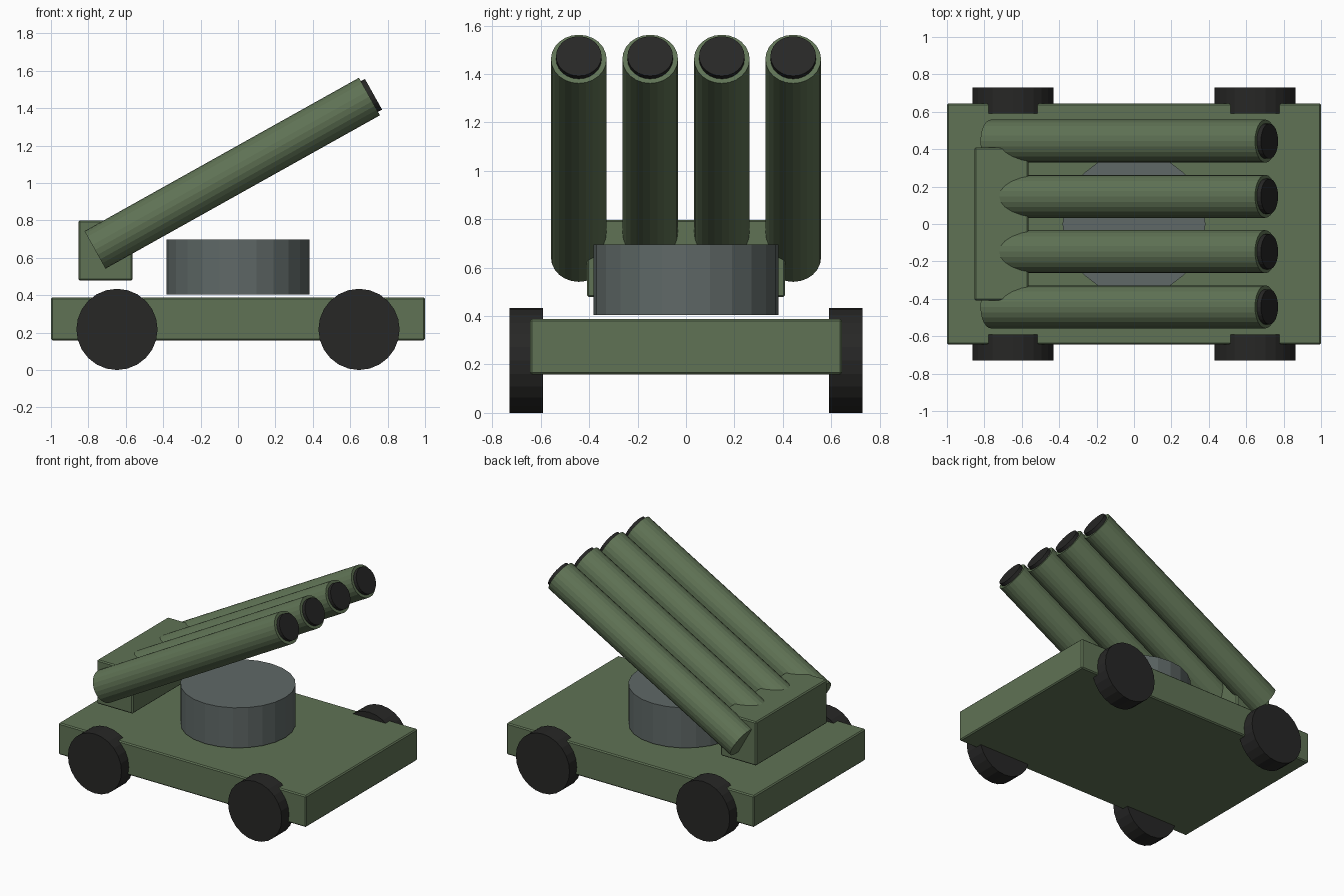
import bpy
from math import radians, sin, cos, pi
from mathutils import Vector

if "Cube" in bpy.data.objects:
    bpy.data.objects.remove(bpy.data.objects["Cube"])


def make_mat(name, rgb):
    m = bpy.data.materials.new(name)
    m.diffuse_color = (*rgb, 1)
    m.use_nodes = True
    m.node_tree.nodes["Principled BSDF"].inputs["Base Color"].default_value = m.diffuse_color
    return m


green = make_mat("green_paint", (0.115, 0.17, 0.09))
dark = make_mat("dark_rubber", (0.02, 0.02, 0.019))
metal = make_mat("grey_metal", (0.115, 0.14, 0.135))


def box(name, lo, hi, mat, bevel=0.008):
    lo, hi = Vector(lo), Vector(hi)
    bpy.ops.mesh.primitive_cube_add(size=1, location=(lo + hi) / 2)
    ob = bpy.context.object
    ob.name = name
    ob.scale = hi - lo
    bpy.ops.object.transform_apply(location=False, rotation=False, scale=True)
    mod = ob.modifiers.new("edge", 'BEVEL')
    mod.width = bevel
    mod.segments = 1
    ob.data.materials.append(mat)
    return ob


def cylinder(name, radius, depth, centre, mat, rot=(0, 0, 0), sides=24):
    bpy.ops.mesh.primitive_cylinder_add(vertices=sides, radius=radius, depth=depth,
                                        location=centre, rotation=rot)
    ob = bpy.context.object
    ob.name = name
    ob.data.materials.append(mat)
    return ob


# Chassis slab and rear breech block
box("chassis", (-1, -0.645, 0.158), (1, 0.645, 0.388), green)
box("rear_block", (-0.854, -0.41, 0.478), (-0.564, 0.41, 0.798), green)

# Turntable
cylinder("turntable", 0.382, 0.293, (0, 0, 0.55), metal)

# Wheels
for sx, end in ((-1, "rear"), (1, "front")):
    for sy, side in ((-1, "right"), (1, "left")):
        cylinder(f"{end}_{side}_wheel", 0.217, 0.138,
                 (sx * 0.647, sy * 0.66, 0.217), dark, (pi / 2, 0, 0))

# Launch tubes with protruding dark caps
tilt = radians(29.2)
axis = Vector((cos(tilt), 0, sin(tilt)))
mid = Vector((-0.031, 0, 1.052))
length = 1.681
rot = (0, pi / 2 - tilt, 0)
for i, y in enumerate((-0.443, -0.148, 0.148, 0.443), 1):
    c = mid + Vector((0, y, 0))
    cylinder(f"tube_{i}", 0.115, length, c, green, rot)
    cylinder(f"tube_cap_{i}", 0.094, 0.06, c + axis * (length / 2 - 0.005), dark, rot)
